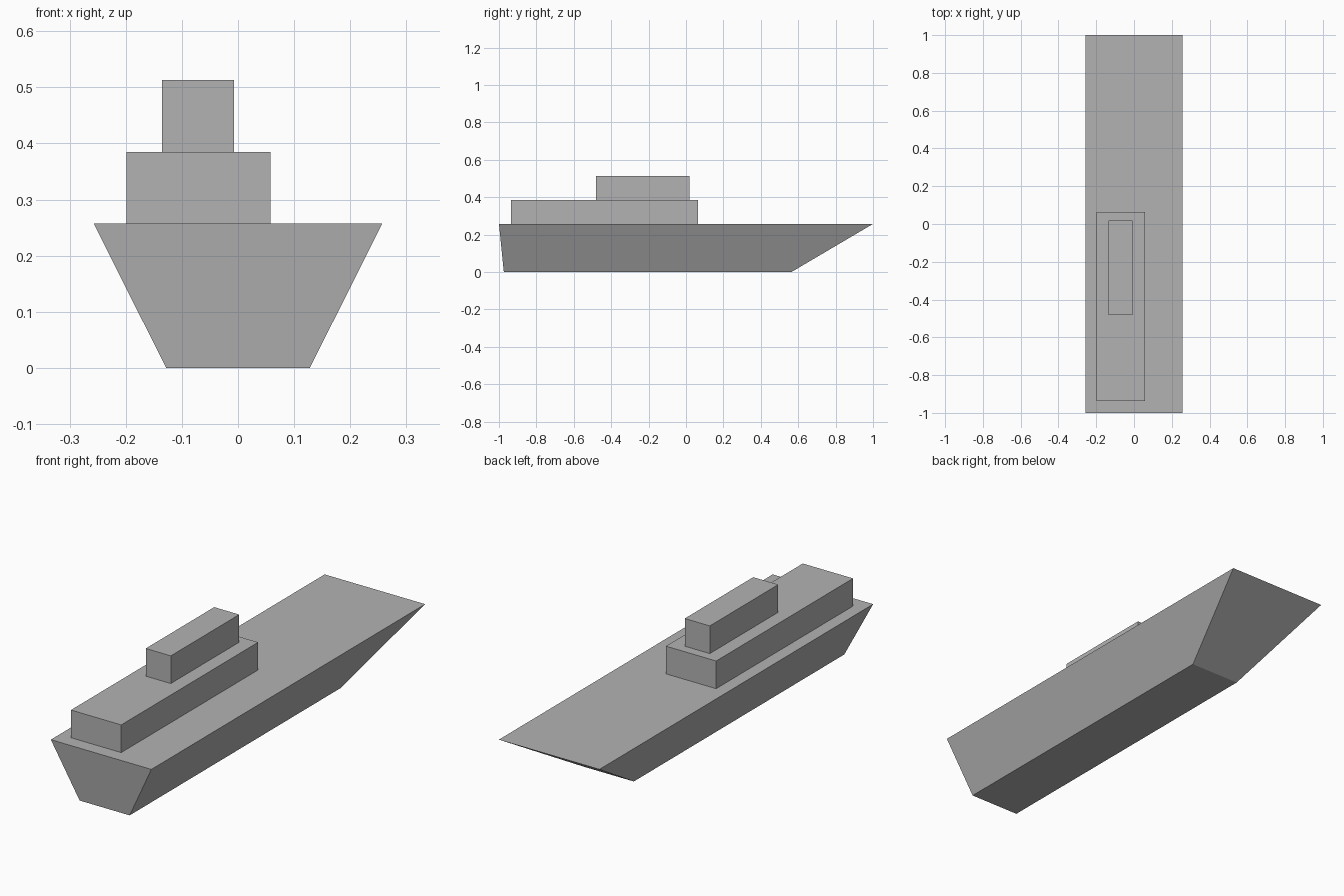
import bpy
import bmesh

cube = bpy.data.objects.get("Cube")
if cube:
    bpy.data.objects.remove(cube, do_unlink=True)

# One plain grey for the whole ship
grey = bpy.data.materials.new("plain grey")
grey.use_nodes = True
colour = (0.45, 0.45, 0.45, 1.0)
grey.diffuse_color = colour
grey.node_tree.nodes["Principled BSDF"].inputs["Base Color"].default_value = colour


def loft_block(name, bottom, top):
    """Flat-sided block between two level rectangles (x0, x1, y0, y1, z)."""
    bm = bmesh.new()
    rings = []
    for x0, x1, y0, y1, z in (bottom, top):
        corners = ((x0, y0), (x1, y0), (x1, y1), (x0, y1))
        rings.append([bm.verts.new((x, y, z)) for x, y in corners])
    low, high = rings
    bm.faces.new(low[::-1])
    bm.faces.new(high)
    for i in range(4):
        j = (i + 1) % 4
        bm.faces.new((low[i], low[j], high[j], high[i]))
    mesh = bpy.data.meshes.new(name)
    bm.to_mesh(mesh)
    bm.free()
    mesh.materials.append(grey)
    obj = bpy.data.objects.new(name, mesh)
    bpy.context.collection.objects.link(obj)
    return obj


def box(name, x0, x1, y0, y1, z0, z1):
    return loft_block(name, (x0, x1, y0, y1, z0), (x0, x1, y0, y1, z1))


# Hull with flared sides, near-upright stern and long raked bow
DECK, ROOF, TOP = 0.257, 0.385, 0.513
loft_block("hull", (-0.128, 0.128, -0.974, 0.564, 0), (-0.257, 0.257, -1, 1, DECK))

# Stepped superstructure, set off to one side
box("deck_house", -0.199, 0.058, -0.936, 0.064, DECK, ROOF)
box("bridge", -0.135, -0.007, -0.481, 0.019, ROOF, TOP)
